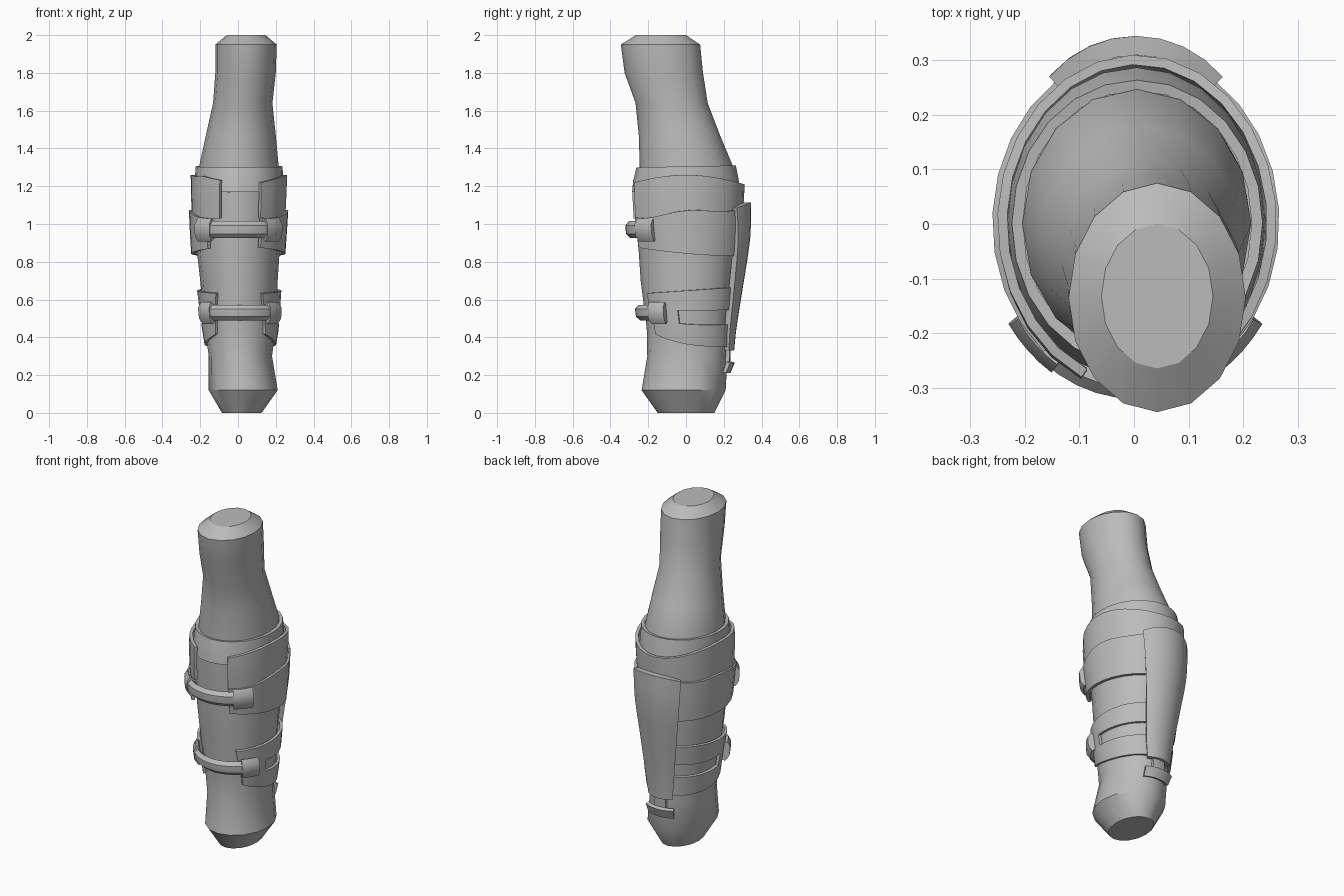
import bpy, bmesh
from math import sin, cos, radians, pi

cube = bpy.data.objects.get("Cube")
if cube:
    bpy.data.objects.remove(cube)

grey = bpy.data.materials.new("plain_grey")
grey.use_nodes = True
grey.diffuse_color = (0.5, 0.5, 0.5, 1)
grey.node_tree.nodes["Principled BSDF"].inputs["Base Color"].default_value = (0.5, 0.5, 0.5, 1)

# Stations: z, x min, x max, y min, y max
SLEEVE = [(0, -.085, .125, -.15, .15), (.12, -.155, .21, -.235, .21),
          (.3, -.155, .18, -.205, .22), (.45, -.175, .2, -.208, .225),
          (.7, -.2, .21, -.24, .25), (.85, -.217, .22, -.25, .265),
          (1.0, -.22, .225, -.265, .275), (1.2, -.22, .23, -.275, .275),
          (1.31, -.218, .23, -.255, .258)]
ARM = [(1.2, -.205, .215, -.245, .25), (1.31, -.205, .215, -.245, .247),
       (1.47, -.17, .2, -.25, .18), (1.64, -.132, .182, -.267, .115),
       (1.8, -.12, .2, -.325, .09), (1.95, -.12, .205, -.345, .075),
       (2.0, -.06, .145, -.265, 0)]


def station(table, z):
    """Interpolated bounds of the limb at a height."""
    z = max(table[0][0], min(table[-1][0], z))
    for a, b in zip(table, table[1:]):
        if z <= b[0]:
            f = (z - a[0]) / (b[0] - a[0])
            return [p + (q - p) * f for p, q in zip(a, b)][1:]


def point(table, t, z, off=0):
    """Point on the limb; t in degrees from the back towards +x."""
    x0, x1, y0, y1 = station(table, z)
    a = radians(t)
    return ((x0 + x1) / 2 + ((x1 - x0) / 2 + off) * sin(a),
            (y0 + y1) / 2 + ((y1 - y0) / 2 + off) * cos(a), z)


def finish(name, bm, thick=0):
    mesh = bpy.data.meshes.new(name)
    bm.to_mesh(mesh)
    bm.free()
    ob = bpy.data.objects.new(name, mesh)
    bpy.context.collection.objects.link(ob)
    mesh.materials.append(grey)
    bpy.ops.object.select_all(action='DESELECT')
    ob.select_set(True)
    bpy.context.view_layer.objects.active = ob
    if thick:
        mod = ob.modifiers.new("thickness", 'SOLIDIFY')
        mod.thickness = thick
        mod.offset = -1
        bpy.ops.object.modifier_apply(modifier=mod.name)
    bpy.ops.object.shade_smooth_by_angle(angle=radians(32))
    return ob


def loft(name, table, sides=16):
    bm = bmesh.new()
    rings = [[bm.verts.new(point(table, 360 * i / sides, row[0])) for i in range(sides)]
             for row in table]
    for a, b in zip(rings, rings[1:]):
        for i in range(sides):
            j = (i + 1) % sides
            bm.faces.new((a[i], b[i], b[j], a[j]))
    bm.faces.new(rings[0])
    bm.faces.new(rings[-1][::-1])
    bmesh.ops.recalc_face_normals(bm, faces=bm.faces)
    return finish(name, bm)


def shell(name, span, low, high, off, thick=.02, cols=20, rows=4, hole=None):
    """Curved plate over the sleeve. span(v) gives the angles at height fraction v,
    low(t) and high(t) the edges, off(t, v) the distance from the sleeve."""
    bm = bmesh.new()
    grid = []
    for r in range(rows + 1):
        v = r / rows
        t0, t1 = span(v)
        line = []
        for c in range(cols + 1):
            t = t0 + (t1 - t0) * c / cols
            z = low(t) + (high(t) - low(t)) * v
            line.append(bm.verts.new(point(SLEEVE, t, z, off(t, v))))
        grid.append(line)
    t0, t1 = span(.5)
    for r in range(rows):
        for c in range(cols):
            mid = t0 + (t1 - t0) * (c + .5) / cols
            if hole and hole(abs(mid), (r + .5) / rows):
                continue
            bm.faces.new((grid[r][c], grid[r + 1][c], grid[r + 1][c + 1], grid[r][c + 1]))
    loose = [v for v in bm.verts if not v.link_faces]
    bmesh.ops.delete(bm, geom=loose, context='VERTS')
    return finish(name, bm, thick)


def front(t):
    """0 at the back, 1 at the front."""
    return (1 - cos(radians(t))) / 2


# Limb
loft("sleeve", [s for s in SLEEVE if s[0] < 1.25])
loft("upper_arm", ARM)

# Collar around the top of the sleeve
shell("collar", lambda v: (-180, 180), lambda t: 1.17, lambda t: 1.31 - .01 * front(t),
      lambda t, v: .012 - .006 * v, .02, 24, 2)

# Wrap-around guard: flared cuff, then two pairs of wings
shell("cuff", lambda v: (-157, 153), lambda t: 1.03,
      lambda t: 1.235 - .025 * cos(radians(2 * t)) + .015 * (t < -120),
      lambda t, v: .025 + .012 * v * (1 - front(t)) + .012 * front(t) ** 4, .018, 22, 3)
shell("upper_wings", lambda v: (-140, 152), lambda t: .83 + .05 * front(t) ** 2,
      lambda t: 1.085 - .05 * front(t) + .012 * cos(radians(4 * t)),
      lambda t, v: .032 + .008 * v, .02, 22, 3)
shell("lower_wings", lambda v: (-138 - 8 * v, 138 + 8 * v),
      lambda t: .35 + .1 * front(t) ** 3, lambda t: .665 - .035 * front(t),
      lambda t, v: .014 + .008 * v, .016, 28, 8,
      lambda t, v: 22 < t < 105 and .375 < v < .625)

# Spine plate down the back
shell("spine_plate", lambda v: (-24 - 11 * v, 24 + 11 * v), lambda t: .33,
      lambda t: 1.115 - .03 * (abs(t) / 35) ** 2,
      lambda t, v: .034 + .036 * min(1, v * 1.35) - .016 * (abs(t) / 35) ** 2,
      .035, 8, 8)

# Small clip under the spine plate
shell("clip_stem", lambda v: (-12, 12), lambda t: .24, lambda t: .36,
      lambda t, v: .016, .02, 4, 1)
shell("clip_tab", lambda v: (-26, 26), lambda t: .21, lambda t: .265,
      lambda t, v: .02 + .02 * v, .02, 6, 1)

# Front straps with a buckle pad at each end
for label, z, half, end, lift in (("upper", .97, .045, 127, .058), ("lower", .53, .042, 119, .05)):
    shell(label + "_strap", lambda v: (end, 360 - end),
          lambda t: z - half, lambda t: z + half,
          lambda t, v: lift - .022 * (2 * v - 1) ** 4, .04, 14, 4)
    for side in ("left", "right"):
        a, b = (end - 2, end + 20) if side == "left" else (340 - end, 362 - end)
        shell(label + "_buckle_" + side, lambda v: (a, b),
              lambda t: z - half - .018, lambda t: z + half + .015,
              lambda t, v: lift + .004 - .02 * (2 * v - 1) ** 4, .045, 4, 4)
